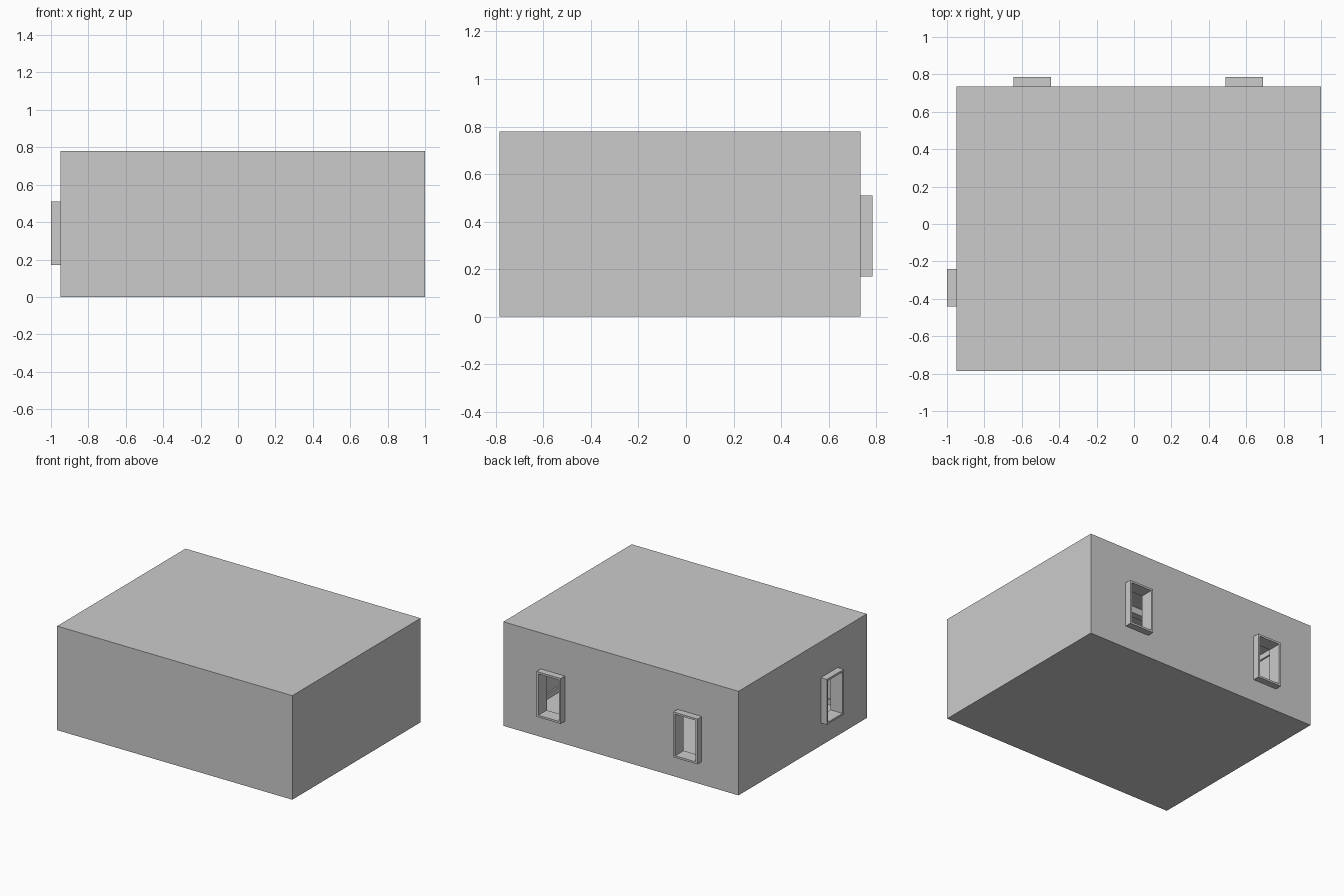
import bpy

if "Cube" in bpy.data.objects:
    bpy.data.objects.remove(bpy.data.objects["Cube"])

X0, X1, Y0, Y1, H = -0.95, 1.0, -0.785, 0.735, 0.78
WALL, BAR, OUT = 0.05, 0.015, 0.05
WZ0, WZ1 = 0.17, 0.51


def box(name, lo, hi):
    """Axis-aligned box between two corners."""
    mid = [(a + b) / 2 for a, b in zip(lo, hi)]
    bpy.ops.mesh.primitive_cube_add(size=1, location=mid)
    ob = bpy.context.object
    ob.name = name
    ob.scale = [b - a for a, b in zip(lo, hi)]
    bpy.ops.object.transform_apply(location=False, rotation=False, scale=True)
    return ob


def cut(target, cutter):
    """Subtract the cutter and remove it."""
    mod = target.modifiers.new("cut", 'BOOLEAN')
    mod.operation = 'DIFFERENCE'
    mod.solver = 'EXACT'
    mod.object = cutter
    bpy.context.view_layer.objects.active = target
    bpy.ops.object.modifier_apply(modifier=mod.name)
    bpy.data.objects.remove(cutter, do_unlink=True)


# Hollow room
room = box("room_shell", (X0, Y0, 0), (X1, Y1, H))
cut(room, box("room_void", (X0 + WALL, Y0 + WALL, WALL),
              (X1 - WALL, Y1 - WALL, H - WALL)))

# Windows: footprint of each frame in plan, and the axis it passes through
windows = [
    ("back_window_left", (-0.645, Y1), (-0.445, Y1 + OUT), 1),
    ("back_window_right", (0.49, Y1), (0.69, Y1 + OUT), 1),
    ("side_window", (X0 - OUT, -0.44), (X0, -0.24), 0),
]
for name, lo, hi, axis in windows:
    inner_lo = [lo[0] + BAR, lo[1] + BAR, WZ0 + BAR]
    inner_hi = [hi[0] - BAR, hi[1] - BAR, WZ1 - BAR]
    inner_lo[axis] = lo[axis] - 0.1
    inner_hi[axis] = hi[axis] + 0.1
    # Opening through the wall
    cut(room, box("opening", inner_lo, inner_hi))
    # Projecting frame
    frame = box(name + "_frame", (*lo, WZ0), (*hi, WZ1))
    cut(frame, box("frame_hole", inner_lo, inner_hi))

# Skirting and cornice trims running round the inside of the room
for name, z in (("skirting", WALL), ("cornice", H - WALL - 0.04)):
    a, b, c, d = X0 + WALL, X1 - WALL, Y0 + WALL, Y1 - WALL
    trim = box(name, (a, c, z), (b, d, z + 0.04))
    t = 0.012
    cut(trim, box("trim_hole", (a + t, c + t, z - 0.1), (b - t, d - t, z + 0.1)))

# Ceiling beam across the room
box("ceiling_beam", (X0 + WALL, 0.18, H - WALL - 0.05), (X1 - WALL, 0.23, H - WALL))
